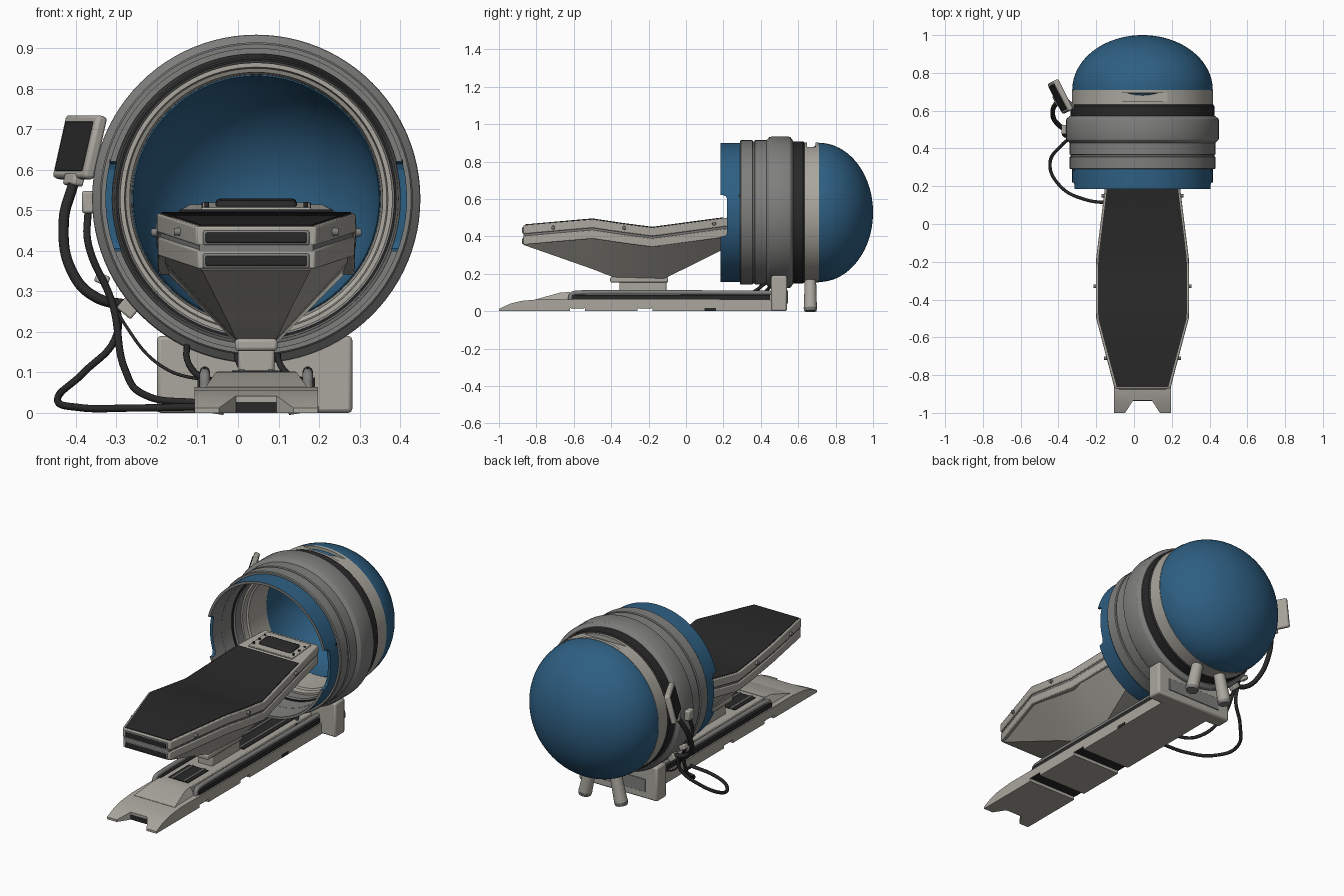
import bpy, bmesh, math
from mathutils import Vector

old = bpy.data.objects.get("Cube")
if old:
    bpy.data.objects.remove(old, do_unlink=True)

CX, CZ = 0.045, 0.528          # capsule axis


def material(name, *rgb):
    m = bpy.data.materials.new(name)
    m.use_nodes = True
    m.diffuse_color = (*rgb, 1)
    m.node_tree.nodes["Principled BSDF"].inputs["Base Color"].default_value = (*rgb, 1)
    return m


BLUE = material("blue shell", 0.027, 0.115, 0.225)
BEIGE = material("warm white", 0.40, 0.385, 0.34)
GREY = material("mid grey", 0.21, 0.21, 0.205)
BLACK = material("soft black", 0.022, 0.022, 0.022)


def finish(name, bm, *mats, bevel=0):
    bmesh.ops.recalc_face_normals(bm, faces=bm.faces)
    me = bpy.data.meshes.new(name)
    bm.to_mesh(me)
    bm.free()
    ob = bpy.data.objects.new(name, me)
    bpy.context.collection.objects.link(ob)
    for m in mats:
        me.materials.append(m)
    if bevel:
        mod = ob.modifiers.new("bevel", "BEVEL")
        mod.width, mod.segments = bevel, 2
    return ob


def revolve(name, profile, *mats, rule=None, n=96):
    """Closed (y, radius) profile turned about the capsule axis."""
    bm = bmesh.new()
    rings = []
    for i in range(n):
        a = 2 * math.pi * i / n
        rings.append([bm.verts.new((CX + r * math.sin(a), y, CZ + r * math.cos(a))) for y, r in profile])
    k = len(profile)
    for i in range(n):
        a, b = rings[i], rings[(i + 1) % n]
        for j in range(k):
            f = bm.faces.new((a[j], a[(j + 1) % k], b[(j + 1) % k], b[j]))
            f.material_index = rule(j) if rule else 0
    bmesh.ops.remove_doubles(bm, verts=bm.verts, dist=1e-5)
    return finish(name, bm, *mats)


def loft(name, sections, mat, bevel=0, cx=CX):
    """Sections along y: (y, half width top, z top, half width bottom, z bottom)."""
    bm = bmesh.new()
    rows = [[bm.verts.new(p) for p in ((cx - t, y, zt), (cx + t, y, zt), (cx + b, y, zb), (cx - b, y, zb))]
            for y, t, zt, b, zb in sections]
    for a, b in zip(rows, rows[1:]):
        for j in range(4):
            bm.faces.new((a[j], a[(j + 1) % 4], b[(j + 1) % 4], b[j]))
    bm.faces.new(rows[0])
    bm.faces.new(rows[-1])
    return finish(name, bm, mat, bevel=bevel)


def box(name, c, size, mat, bevel=0, rot=(0, 0, 0)):
    bm = bmesh.new()
    bmesh.ops.create_cube(bm, size=1)
    bmesh.ops.scale(bm, vec=size, verts=bm.verts)
    ob = finish(name, bm, mat, bevel=bevel)
    ob.location, ob.rotation_euler = c, rot
    return ob


def rod(name, p, q, r1, r2, mat):
    p, q = Vector(p), Vector(q)
    bm = bmesh.new()
    bmesh.ops.create_cone(bm, cap_ends=True, segments=24, radius1=r1, radius2=r2, depth=(q - p).length)
    ob = finish(name, bm, mat)
    ob.location = (p + q) / 2
    ob.rotation_euler = (q - p).to_track_quat("Z", "Y").to_euler()
    return ob


def cable(name, pts, r, mat):
    cu = bpy.data.curves.new(name, "CURVE")
    cu.dimensions, cu.bevel_depth, cu.bevel_resolution = "3D", r, 3
    cu.use_fill_caps = True
    sp = cu.splines.new("BEZIER")
    sp.bezier_points.add(len(pts) - 1)
    for bp, p in zip(sp.bezier_points, pts):
        bp.co = p
        bp.handle_left_type = bp.handle_right_type = "AUTO"
    cu.materials.append(mat)
    ob = bpy.data.objects.new(name, cu)
    bpy.context.collection.objects.link(ob)


def cut(ob, cutter):
    mod = ob.modifiers.new("cut", "BOOLEAN")
    mod.operation, mod.object, mod.solver = "DIFFERENCE", cutter, "EXACT"
    cutter.hide_render = True
    cutter.hide_set(True)


# Capsule: front shell with side recesses
shell = revolve("front_shell", [(0.185, 0.372), (0.3, 0.372), (0.3, 0.35), (0.185, 0.358)],
                BLUE, GREY, rule=lambda j: int(j > 0))
cut(shell, box("shell_recess_cutter", (CX, 0.17, 0.51), (1, 0.1, 0.22), BLUE, bevel=0.02))

# Capsule: collars and bands
revolve("front_collar", [(0.29, 0.382), (0.295, 0.386), (0.355, 0.386), (0.358, 0.38), (0.366, 0.38),
                         (0.369, 0.386), (0.44, 0.386), (0.44, 0.345), (0.29, 0.35)], GREY)
revolve("main_collar", [(0.43, 0.386), (0.445, 0.402), (0.455, 0.405), (0.55, 0.405), (0.558, 0.402),
                        (0.572, 0.384), (0.572, 0.34), (0.43, 0.345)], GREY)
revolve("black_band", [(0.57, 0.38), (0.625, 0.38), (0.635, 0.372), (0.635, 0.34), (0.57, 0.34)], BLACK)
band = revolve("rear_band", [(0.633, 0.374), (0.71, 0.374), (0.71, 0.33), (0.633, 0.33)], BEIGE)
cut(band, box("band_slot_cutter", (CX, 0.67, 0.928), (0.266, 0.045, 0.1), BEIGE))

# Capsule: inner liner and dome
revolve("inner_grey_ring", [(0.28, 0.352), (0.44, 0.346), (0.44, 0.335), (0.39, 0.335), (0.38, 0.345)], GREY)
revolve("inner_seal", [(0.37, 0.352), (0.38, 0.352), (0.38, 0.34), (0.37, 0.34)], BLACK)
revolve("inner_liner", [(0.44, 0.347), (0.44, 0.325), (0.47, 0.322), (0.475, 0.312), (0.6, 0.307),
                        (0.71, 0.304), (0.71, 0.335)], BEIGE)
quarter = [math.pi / 2 * i / 24 for i in range(25)]
outer = [(0.71 + 0.29 * math.sin(a), 0.372 * math.cos(a)) for a in quarter]
inner = [(0.62 + 0.35 * math.sin(a), 0.303 * math.cos(a)) for a in reversed(quarter)]
revolve("rear_dome", outer + inner, BLUE)
for s in (-1, 1):
    box("inner_clip", (CX + s * 0.355, 0.3, 0.61), (0.015, 0.04, 0.03), BLACK)

# Bed: two stacked slabs following one bent path
PATH = [(-0.87, 0.148, 0.46), (-0.5, 0.245, 0.492), (-0.34, 0.247, 0.468), (-0.18, 0.245, 0.447),
        (0.2, 0.198, 0.498), (0.41, 0.165, 0.515)]


def slab(name, top, bottom, inset, mat, part=PATH, bevel=0):
    return loft(name, [(y, w - inset, z - top, w - inset, z - bottom) for y, w, z in part], mat, bevel)


slab("bed_upper_slab", 0, 0.047, 0, BEIGE, bevel=0.005)
slab("bed_seam", 0.045, 0.062, 0.008, GREY)
slab("bed_lower_slab", 0.058, 0.105, 0.003, BEIGE, bevel=0.005)
pad = [(-0.862, 0.148, 0.46)] + PATH[1:5]
slab("bed_pad", -0.004, 0.01, 0.011, BLACK, part=pad)
box("headrest_panel", (CX, 0.305, 0.509), (0.27, 0.17, 0.008), BEIGE, 0.003, (0.08, 0, 0))
box("headrest_pad", (CX, 0.3, 0.515), (0.2, 0.085, 0.022), BLACK, 0.01, (0.08, 0, 0))
for s in (-1, 1):
    for i in range(3):
        rod("panel_button", (CX + s * 0.122, 0.25 + i * 0.05, 0.505), (CX + s * 0.122, 0.25 + i * 0.05, 0.52),
            0.006, 0.006, BLACK)
    for y, w, z in ((-0.71, 0.19, 0.447), (-0.33, 0.247, 0.445), (0.15, 0.204, 0.468)):
        rod("side_bolt", (CX + s * (w - 0.01), y, z), (CX + s * (w + 0.013), y, z), 0.011, 0.009, GREY)
for z in (0.432, 0.375):
    box("foot_slot_frame", (CX, -0.869, z), (0.262, 0.01, 0.036), GREY, 0.004)
    box("foot_slot", (CX, -0.872, z), (0.25, 0.01, 0.026), BLACK, 0.004)

# Bed: tapering hull and pedestal
loft("bed_hull", [(-0.865, 0.14, 0.37, 0.135, 0.353), (-0.5, 0.237, 0.4, 0.07, 0.225),
                  (-0.39, 0.238, 0.385, 0.05, 0.182), (-0.12, 0.23, 0.355, 0.05, 0.172),
                  (0.2, 0.19, 0.405, 0.1, 0.33), (0.39, 0.158, 0.42, 0.15, 0.405)], BEIGE)
box("pedestal_collar", (CX, -0.25, 0.168), (0.105, 0.31, 0.03), BEIGE, 0.008)
box("pedestal", (CX, -0.23, 0.125), (0.09, 0.25, 0.07), BEIGE, 0.008)

# Base: sled with front notch and underside channels
sled = loft("base_sled", [(-1, 0.152, 0.012, 0.152, 0), (-0.94, 0.152, 0.04, 0.152, 0),
                          (-0.88, 0.152, 0.055, 0.152, 0), (-0.78, 0.152, 0.064, 0.152, 0),
                          (0.5, 0.152, 0.06, 0.152, 0)], BEIGE)
cut(sled, loft("sled_notch_cutter", [(-1.02, 0.105, 0.2, 0.105, -0.1), (-0.935, 0.05, 0.2, 0.05, -0.1)], BLACK))
for y in (-0.58, -0.22):
    cut(sled, box("channel_cutter", (CX, y, 0), (0.5, 0.08, 0.036), BLACK))
    box("underside_strip", (CX, y, 0.017), (0.3, 0.07, 0.006), BLACK)
box("underside_strip", (CX, 0.13, 0.009), (0.308, 0.06, 0.016), BLACK)
box("front_recess", (CX, -0.934, 0.014), (0.1, 0.006, 0.026), BLACK)
loft("base_ramp", [(-0.8, 0.125, 0.064, 0.13, 0.05), (-0.67, 0.1, 0.1, 0.13, 0.05),
                   (-0.62, 0.095, 0.102, 0.13, 0.05)], BEIGE)
box("base_spine", (CX, -0.08, 0.075), (0.185, 1.1, 0.05), BEIGE, 0.004)
for y, length in ((-0.5, 0.18), (0.15, 0.5)):
    box("spine_track", (CX, y, 0.1), (0.12, length, 0.008), BLACK)
    for s in (-1, 1):
        box("track_rail", (CX + s * 0.035, y, 0.104), (0.012, length, 0.008), GREY)
for s in (-1, 1):
    x = CX + s * 0.127
    box("rail_bed", (x, -0.08, 0.072), (0.035, 1.06, 0.03), BLACK)
    cable("side_rail", [(x, -0.62, 0.06), (x, -0.61, 0.09), (x, -0.58, 0.098), (x, 0.47, 0.098)], 0.013, GREY)

# Rear support block and splayed legs
box("rear_block", (0.041, 0.498, 0.095), (0.482, 0.085, 0.19), BEIGE, 0.01)
box("block_panel", (0.041, 0.541, 0.075), (0.34, 0.008, 0.07), GREY, 0.002)
for s in (-1, 1):
    rod("rear_leg", (CX + s * 0.11, 0.665, 0.015), (CX + s * 0.07, 0.665, 0.19), 0.035, 0.03, BEIGE)
    rod("leg_foot", (CX + s * 0.113, 0.665, 0), (CX + s * 0.11, 0.665, 0.018), 0.032, 0.036, GREY)

# Monitor, arm and clamps
turn = (math.radians(-14), 0, math.radians(-63))
box("monitor_case", (-0.39, 0.675, 0.655), (0.18, 0.03, 0.16), BEIGE, 0.009, turn)
box("monitor_screen", (-0.404, 0.668, 0.658), (0.145, 0.006, 0.125), BLACK, 0.002, turn)
box("monitor_grip", (-0.405, 0.655, 0.575), (0.06, 0.03, 0.03), BEIGE, 0.006, turn)
rod("monitor_arm", (-0.38, 0.67, 0.66), (-0.31, 0.61, 0.62), 0.014, 0.014, GREY)
box("socket", (-0.365, 0.5, 0.52), (0.04, 0.05, 0.055), BEIGE, 0.006)
box("cable_clamp", (-0.335, 0.5, 0.33), (0.035, 0.04, 0.025), BEIGE, 0.005, (0, 0.4, 0))
box("cable_clamp", (-0.268, 0.5, 0.262), (0.045, 0.04, 0.045), BEIGE, 0.005, (0, 0.7, 0))

# Cables
cable("monitor_cable", [(-0.405, 0.65, 0.57), (-0.43, 0.6, 0.47), (-0.405, 0.53, 0.34), (-0.35, 0.5, 0.285),
                        (-0.27, 0.5, 0.265)], 0.013, BLACK)
cable("floor_cable", [(-0.3, 0.5, 0.28), (-0.3, 0.48, 0.19), (-0.38, 0.42, 0.1), (-0.445, 0.32, 0.035),
                      (-0.39, 0.2, 0.013), (-0.26, 0.13, 0.012), (-0.1, 0.11, 0.015)], 0.009, BLACK)
cable("socket_cable", [(-0.37, 0.5, 0.5), (-0.37, 0.47, 0.42), (-0.31, 0.46, 0.27), (-0.28, 0.38, 0.11),
                       (-0.22, 0.25, 0.04), (-0.1, 0.2, 0.025)], 0.009, BLACK)
cable("thin_cable", [(-0.335, 0.5, 0.34), (-0.28, 0.44, 0.22), (-0.18, 0.38, 0.11), (-0.05, 0.34, 0.075)],
      0.004, BLACK)
for x in (-0.125, 0.0, 0.1):
    cable("capsule_cable", [(x, 0.46, 0.175), (x, 0.4, 0.13), (x + 0.03, 0.33, 0.09), (x + 0.06, 0.28, 0.08)],
          0.008, BLACK)

# Smooth round surfaces, keep hard edges
meshes = [o for o in bpy.context.collection.objects if o.type == "MESH" and not o.hide_render]
for o in bpy.context.view_layer.objects:
    o.select_set(o in meshes)
bpy.context.view_layer.objects.active = meshes[0]
bpy.ops.object.shade_smooth_by_angle(angle=math.radians(30))
